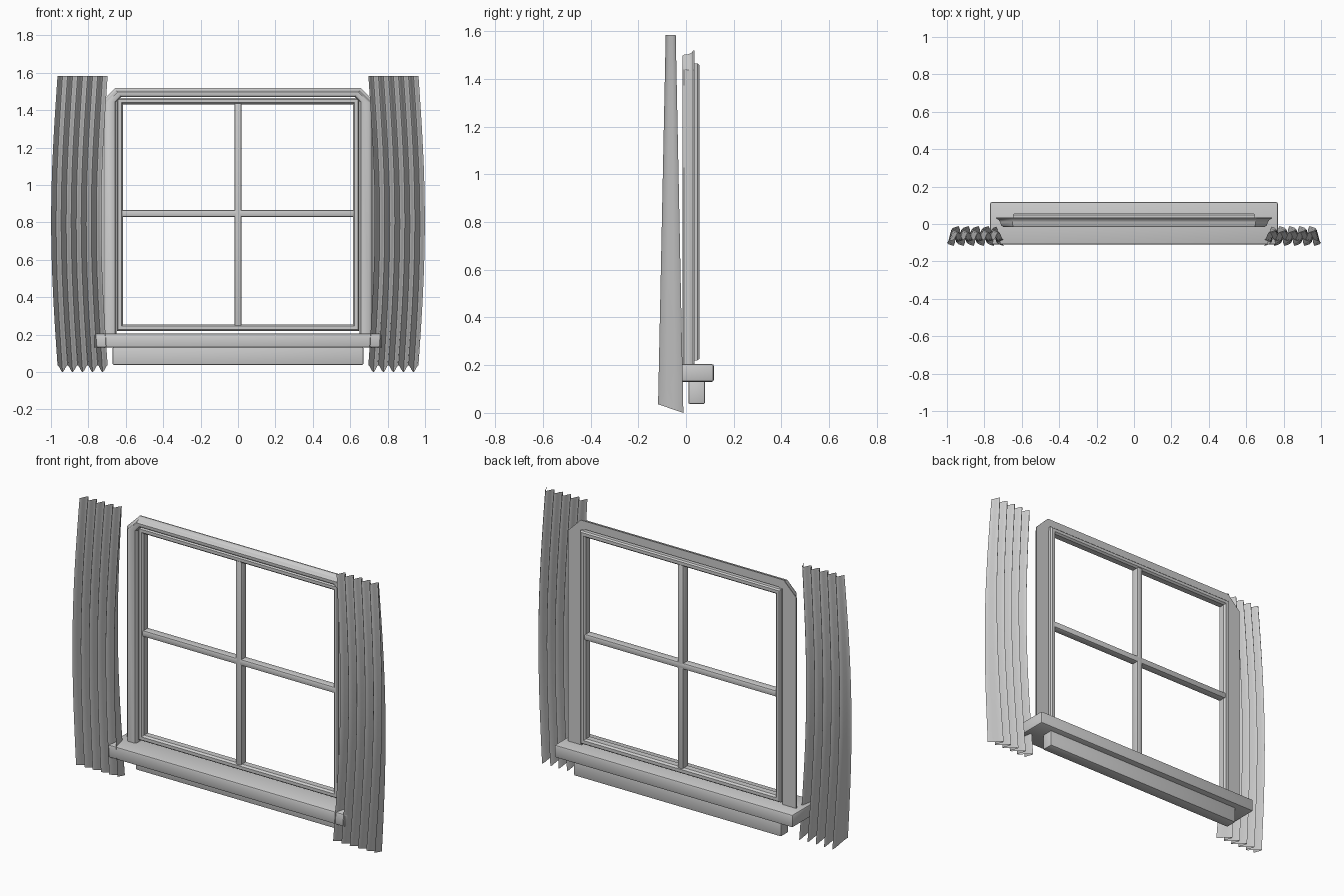
import bpy, bmesh, math

if "Cube" in bpy.data.objects:
    bpy.data.objects.remove(bpy.data.objects["Cube"])


def finish(name, bm, angle=35, recalc=True):
    if recalc:
        bmesh.ops.recalc_face_normals(bm, faces=bm.faces)
    me = bpy.data.meshes.new(name)
    bm.to_mesh(me)
    bm.free()
    ob = bpy.data.objects.new(name, me)
    bpy.context.collection.objects.link(ob)
    bpy.ops.object.select_all(action='DESELECT')
    ob.select_set(True)
    bpy.context.view_layer.objects.active = ob
    bpy.ops.object.shade_smooth_by_angle(angle=math.radians(angle))
    return ob


def box(name, x, y, z, bevel, segments=2):
    bm = bmesh.new()
    bmesh.ops.create_cube(bm, size=1)
    for v in bm.verts:
        for i, (lo, hi) in enumerate((x, y, z)):
            v.co[i] = lo if v.co[i] < 0 else hi
    bmesh.ops.bevel(bm, geom=bm.edges[:], offset=bevel, segments=segments,
                    profile=0.5, affect='EDGES')
    return finish(name, bm)


def loft(name, rings, closed):
    """Skin between equal-length rings; the rings themselves form a closed profile."""
    bm = bmesh.new()
    vs = [[bm.verts.new(p) for p in r] for r in rings]
    n, m = len(vs), len(vs[0])
    for i in range(n):
        a, b = vs[i], vs[(i + 1) % n]
        for j in range(m if closed else m - 1):
            k = (j + 1) % m
            bm.faces.new((a[j], a[k], b[k], b[j]))
    if not closed:
        bm.faces.new([r[0] for r in vs])
        bm.faces.new([r[-1] for r in vs])
    return finish(name, bm)


# sill and apron
box("sill", (-0.77, 0.77), (-0.11, 0.117), (0.13, 0.205), 0.01)
box("apron", (-0.67, 0.67), (0.01, 0.08), (0.038, 0.135), 0.006)


# casing: moulded surround with clipped top corners, (half width, top, clip, y)
def arch(w, top, c, y):
    return [(-w, y, 0.2), (-w, y, top - c), (-w + c, y, top),
            (w - c, y, top), (w, y, top - c), (w, y, 0.2)]


casing_profile = [
    (0.650, 1.470, 0.025, 0.036), (0.650, 1.470, 0.025, -0.002),
    (0.657, 1.477, 0.030, -0.012), (0.668, 1.483, 0.036, -0.015),
    (0.700, 1.496, 0.055, -0.015), (0.710, 1.501, 0.062, -0.008),
    (0.716, 1.503, 0.066, 0.010), (0.724, 1.508, 0.072, 0.022),
    (0.738, 1.518, 0.082, 0.030), (0.738, 1.518, 0.082, 0.036)]
loft("casing", [arch(*p) for p in casing_profile], False)

# sash frame: rounded bar swept round the opening, (inset, y)
sash_profile = [(0, 0.008), (0, 0.048), (0.007, 0.056), (0.025, 0.056),
                (0.034, 0.045), (0.034, 0.011), (0.025, 0.0), (0.007, 0.0)]
sash = []
for d, y in sash_profile:
    w, lo, hi = 0.648 - d, 0.22 + d, 1.465 - d
    sash.append([(-w, y, lo), (w, y, lo), (w, y, hi), (-w, y, hi)])
loft("sash", sash, True)

# glazing bars
box("vertical_bar", (-0.019, 0.019), (0.004, 0.052), (0.24, 1.445), 0.008)
box("horizontal_bar", (-0.63, 0.63), (0.004, 0.052), (0.83, 0.867), 0.008)


# curtains: pleated sheets, bowed outwards, pleats deepening to the hem
def curtain(name, side, folds=5, per=10, rows=16):
    bm = bmesh.new()
    grid = []
    for r in range(rows + 1):
        t = r / rows
        amp = 0.053 + (0.021 - 0.053) * t
        row = []
        for i in range(folds * per + 1):
            u = i / (folds * per)
            wave = math.cos(2 * math.pi * folds * u)
            x = 0.965 - 0.268 * u + 0.034 * math.sin(math.pi * t)
            hem = 0.018 + 0.018 * wave
            row.append(bm.verts.new((side * x, -0.064 - amp * wave,
                                     hem * (1 - t) + 1.583 * t)))
        grid.append(row)
    for a, b in zip(grid, grid[1:]):
        for i in range(len(a) - 1):
            q = (a[i], a[i + 1], b[i + 1], b[i])
            bm.faces.new(q if side < 0 else q[::-1])
    finish(name, bm, 60, False)


curtain("left_curtain", -1)
curtain("right_curtain", 1)
